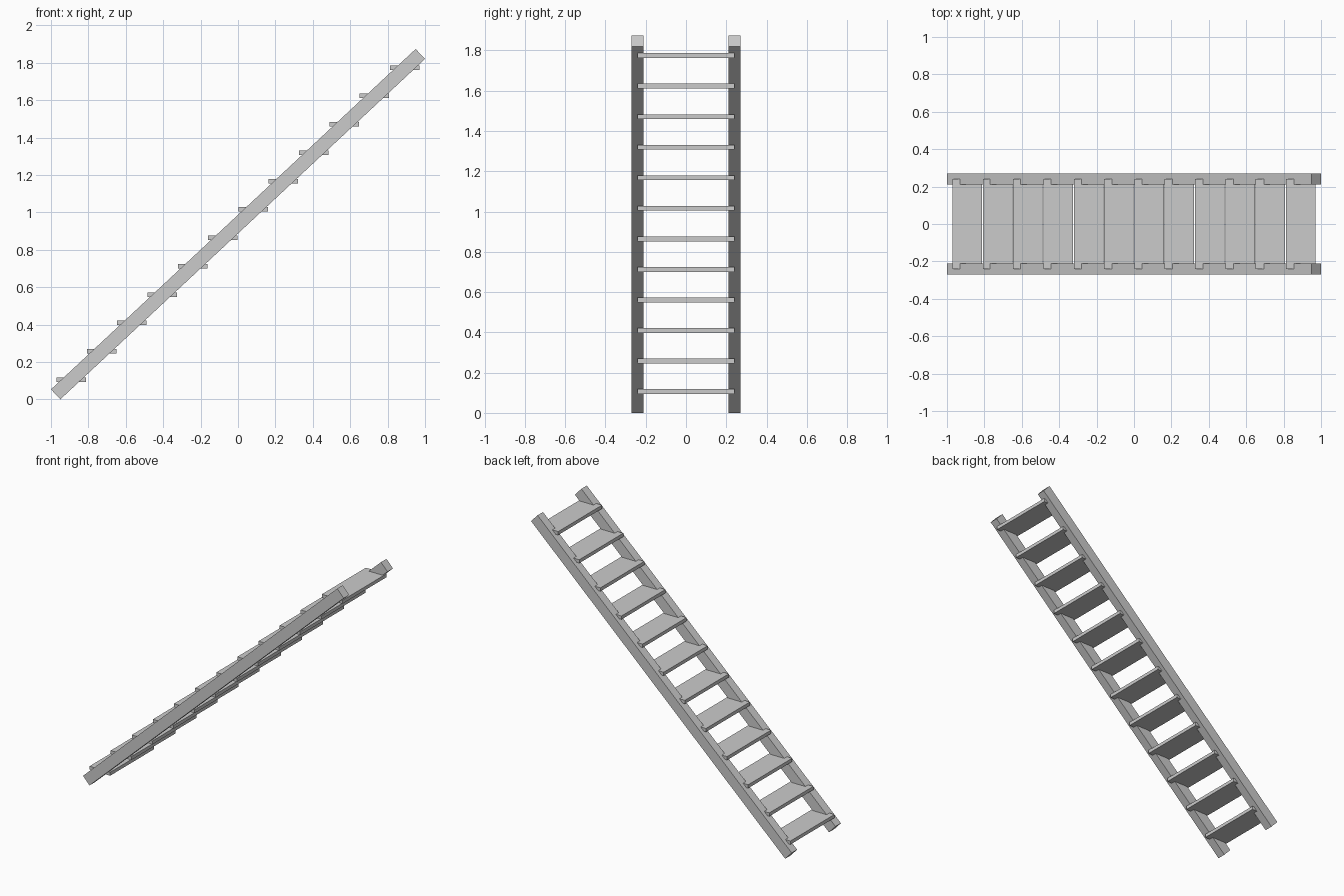
import bpy
import math

default_cube = bpy.data.objects.get("Cube")
if default_cube:
    bpy.data.objects.remove(default_cube, do_unlink=True)

grey = bpy.data.materials.new("plain grey")
grey.use_nodes = True
GREY = (0.6, 0.6, 0.6, 1)
grey.diffuse_color = GREY
grey.node_tree.nodes["Principled BSDF"].inputs["Base Color"].default_value = GREY


def box(name, centre, size, pitch=0.0):
    """Add a box, tilted about y so that its +x end rises by pitch."""
    bpy.ops.mesh.primitive_cube_add(size=1, location=centre, rotation=(0, -pitch, 0))
    obj = bpy.context.object
    obj.name = name
    obj.scale = size
    bpy.ops.object.transform_apply(location=False, rotation=True, scale=True)
    obj.data.materials.append(grey)
    return obj


# Two sloping side rails
PITCH = math.atan2(1.82, 1.95)
MID_Z = 0.937
for side, name in ((1, "back_stringer"), (-1, "front_stringer")):
    box(name, (0, side * 0.24, MID_Z), (2.667, 0.06, 0.073), PITCH)

# Level treads let into the rails, evenly spaced up the slope
TREADS = 12
RUN, RISE = 0.162, 0.1517
for i in range(TREADS):
    step = i - (TREADS - 1) / 2
    box(f"tread_{i + 1}", (step * RUN, 0, MID_Z + 0.003 + step * RISE), (0.158, 0.482, 0.024))
